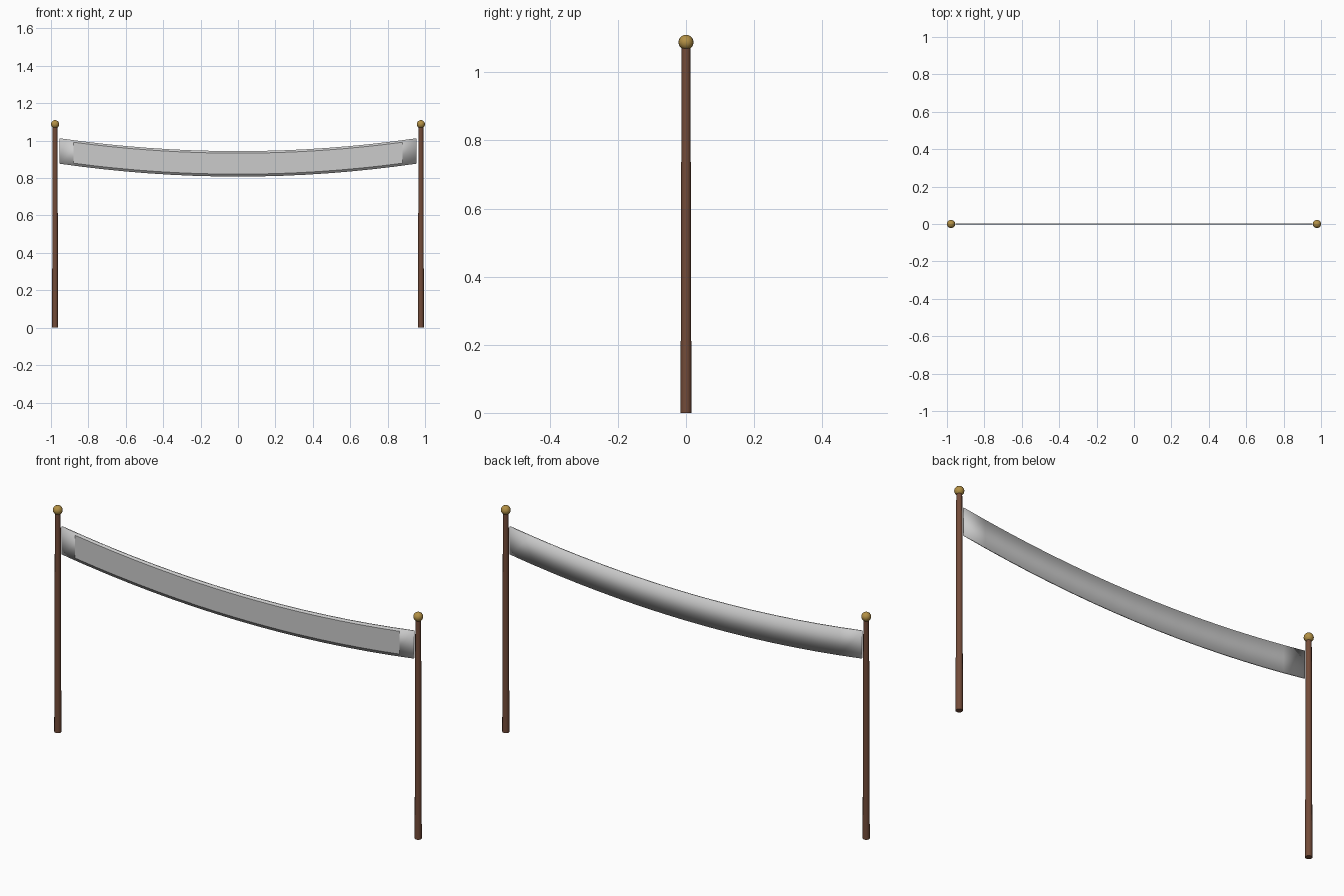
import bpy, bmesh
from mathutils import Vector

if "Cube" in bpy.data.objects:
    bpy.data.objects.remove(bpy.data.objects["Cube"])

POST_X, HALF, SAG = 0.978, 0.955, 0.069


def material(name, rgb):
    m = bpy.data.materials.new(name)
    m.diffuse_color = (*rgb, 1)
    m.use_nodes = True
    m.node_tree.nodes["Principled BSDF"].inputs["Base Color"].default_value = m.diffuse_color
    return m


wood = material("wood", (0.17, 0.07, 0.04))
brass = material("brass", (0.45, 0.28, 0.06))


def finish(mat):
    ob = bpy.context.object
    ob.data.materials.append(mat)
    return ob


def strip(name, half, low, high, y, depth, segments, smooth):
    """Sagging cloth band; depth 0 gives a single sheet facing the front."""
    bm = bmesh.new()
    corners = [(y, low), (y, high)]
    if depth:
        corners += [(y + depth, high), (y + depth, low)]
    rows = []
    for i in range(segments + 1):
        x = half * (2 * i / segments - 1)
        drop = SAG * (x / HALF) ** 2
        rows.append([bm.verts.new((x, cy, cz + drop)) for cy, cz in corners])
    n = len(corners)
    for a, b in zip(rows, rows[1:]):
        for k in range(n if depth else 1):
            j = (k + 1) % n
            bm.faces.new((a[k], b[k], b[j], a[j]))
    if depth:
        bm.faces.new(rows[0])
        bm.faces.new(rows[-1][::-1])
        bmesh.ops.recalc_face_normals(bm, faces=bm.faces)
    for f in bm.faces:
        f.smooth = smooth
    me = bpy.data.meshes.new(name)
    bm.to_mesh(me)
    bm.free()
    ob = bpy.data.objects.new(name, me)
    bpy.context.collection.objects.link(ob)
    return ob


# Posts with ball finials
for side, s in (("left", -1), ("right", 1)):
    bpy.ops.mesh.primitive_cone_add(vertices=12, radius1=0.016, radius2=0.013,
                                    depth=1.075, location=(s * POST_X, 0, 0.5375))
    finish(wood).name = side + "_post"
    bpy.ops.object.shade_smooth_by_angle()
    bpy.ops.mesh.primitive_uv_sphere_add(segments=16, ring_count=10, radius=0.022,
                                         location=(s * POST_X, 0, 1.088))
    finish(brass).name = side + "_finial"
    bpy.ops.object.shade_smooth()

# Banner cloth and the panel on its front
strip("banner_cloth", HALF, 0.808, 0.944, -0.003, 0.006, 16, True)
strip("banner_panel", 0.88, 0.821, 0.933, -0.005, 0, 16, False)
